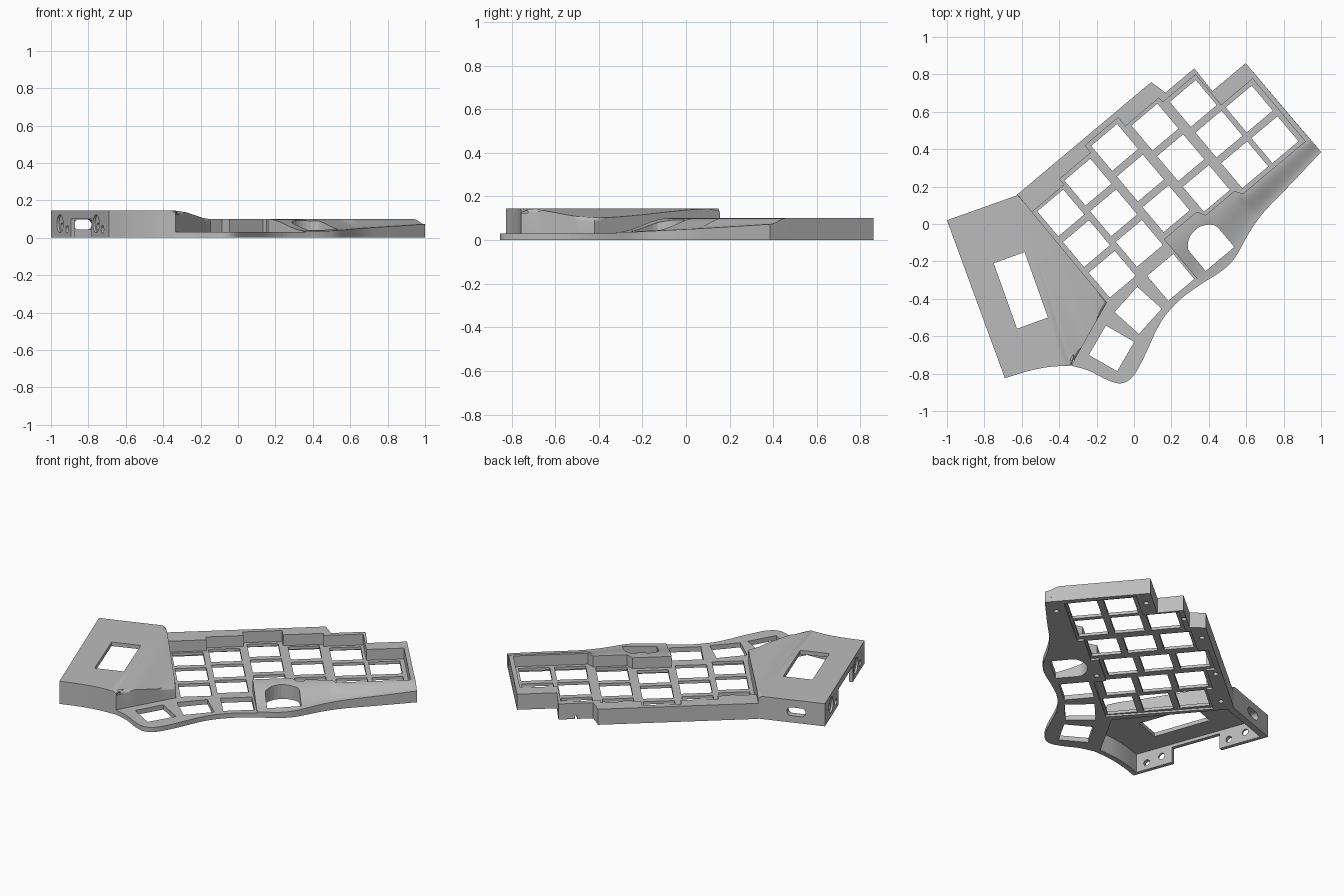
import bpy, bmesh, math
from mathutils import Vector, Matrix

if "Cube" in bpy.data.objects:
    bpy.data.objects.remove(bpy.data.objects["Cube"])

ANG = math.radians(40)                      # key grid rotation
U = Vector((math.cos(ANG), math.sin(ANG)))
V = Vector((-math.sin(ANG), math.cos(ANG)))

grey = bpy.data.materials.new("case_grey")
grey.diffuse_color = (0.5, 0.5, 0.5, 1)
grey.use_nodes = True
grey.node_tree.nodes["Principled BSDF"].inputs["Base Color"].default_value = grey.diffuse_color


def xy(u, v):
    return tuple(U * u + V * v)


def uv(p):
    p = Vector(p)
    return p.dot(U), p.dot(V)


def finish(name, bm, cutter=False, smooth=False):
    bmesh.ops.recalc_face_normals(bm, faces=bm.faces)
    me = bpy.data.meshes.new(name)
    bm.to_mesh(me)
    bm.free()
    me.materials.append(grey)
    ob = bpy.data.objects.new(name, me)
    bpy.context.collection.objects.link(ob)
    if cutter:
        ob.hide_render = True
        ob.hide_set(True)
    if smooth:
        bpy.ops.object.select_all(action='DESELECT')
        ob.select_set(True)
        bpy.context.view_layer.objects.active = ob
        bpy.ops.object.shade_smooth_by_angle(angle=math.radians(30))
    return ob


def add_prism(bm, pts, z0, z1, mat=Matrix()):
    lo = [bm.verts.new(mat @ Vector((x, y, z0))) for x, y in pts]
    hi = [bm.verts.new(mat @ Vector((x, y, z1))) for x, y in pts]
    n = len(pts)
    bm.faces.new(lo[::-1])
    bm.faces.new(hi)
    for i in range(n):
        j = (i + 1) % n
        bm.faces.new((lo[i], lo[j], hi[j], hi[i]))


def prism(name, pts, z0, z1, mat=Matrix(), cutter=False, smooth=False):
    bm = bmesh.new()
    add_prism(bm, pts, z0, z1, mat)
    return finish(name, bm, cutter, smooth)


def cut(ob, *tools):
    for t in tools:
        m = ob.modifiers.new(t.name, 'BOOLEAN')
        m.operation, m.solver, m.object = 'DIFFERENCE', 'EXACT', t


def circle(x, y, r, n=24):
    return [(x + r * math.cos(2 * math.pi * i / n), y + r * math.sin(2 * math.pi * i / n)) for i in range(n)]


def spline(pts, n=5):
    p = [Vector(q) for q in pts]
    p = [2 * p[0] - p[1]] + p + [2 * p[-1] - p[-2]]
    out = []
    for a, b, c, d in zip(p, p[1:], p[2:], p[3:]):
        for k in range(n):
            t = k / n
            out.append(tuple(0.5 * (2 * b + (c - a) * t + (2 * a - 5 * b + 4 * c - d) * t * t
                                    + (3 * b - a - 3 * c + d) * t ** 3)))
    return out + [tuple(p[-2])]


def smoothstep(t):
    return t * t * (3 - 2 * t)


# Key layout: column centre, top key position, key count
cols = [(-.262, .297, 3), (-.045, .33, 3), (.184, .38, 3), (.419, .325, 3), (.657, .29, 3), (.867, .075, 2)]
PITCH = .214
EDGE = [-.378, -.15, .07, .30, .535, .765, .985]      # pocket column borders
TOP = [.40, .44, .49, .43, .40, .187]                 # pocket back border
BOTTOM = [-.165, -.21, -.25, -.25]                    # pocket front border, last four columns

# Outline
A, C, F = (-.62, .155), (-.145, -.42), (-.335, -.757)
L, S = (-1, .02), (-.69, -.825)
palm_curve = spline([(1, .385), (.84, .215), (.70, .07), (.62, -.04), (.54, -.18), (.47, -.25), (.36, -.32)])
thumb_curve = spline([(.36, -.32), (.24, -.41), (.14, -.53), (.05, -.72), (-.01, -.82),
                      (-.07, -.852), (-.14, -.835), (-.24, -.785), F])
back = [(-.378, .522), (.558, .522), (.58, .43), (.782, .43), (.778, .275), (1.01, .275)]
back_xy = [xy(*p) for p in back]

# Key plate
plate = prism("key_plate", back_xy + palm_curve + thumb_curve[1:] + [C], 0, .03)

# Raised rim behind and beside the keys
inner = []
for i, t in enumerate(TOP):
    inner += [xy(EDGE[i], t), xy(EDGE[i + 1], t)]
prism("rim", back_xy + [xy(1.012, -.25), xy(.985, -.25)] + inner[::-1], .03, .1)

# Sloping palm edge in front of the keys
bm = bmesh.new()
grid = []
for p in palm_curve:
    u, vb = uv(p)
    col = 0 if u < EDGE[3] else 1 if u < EDGE[4] else 2
    vt = BOTTOM[col]
    zb = .036 + .036 * max(0, min(1, (u - .2) / .8))
    row = [bm.verts.new((*xy(u, vt), .03))]
    for k in range(11):
        t = k / 10
        row.append(bm.verts.new((*xy(u, vt + (vb - vt) * t), .1 + (zb - .1) * smoothstep(t))))
    row.append(bm.verts.new((*p, .03)))
    grid.append(row)
for r, s in zip(grid, grid[1:]):
    for k in range(len(r)):
        j = (k + 1) % len(r)
        bm.faces.new((r[k], r[j], s[j], s[k]))
bm.faces.new(grid[0])
bm.faces.new(grid[-1])
palm = finish("palm_edge", bm, smooth=True)

# Switch openings
bm = bmesh.new()


def key_hole(u, v, turn=0):
    x, y = xy(u, v)
    m = Matrix.Translation((x, y, 0)) @ Matrix.Rotation(ANG + turn, 4, 'Z')
    add_prism(bm, [(-.091, -.0875), (.091, -.0875), (.091, .0875), (-.091, .0875)], -.05, .06, m)


for u, v, n in cols:
    for k in range(n):
        key_hole(u, v - PITCH * k)
key_hole(-.033, -.345)
key_hole(*uv((.022, -.462)), math.radians(8))
key_hole(*uv((-.12, -.665)), math.radians(20))
switch_cut = finish("switch_cutter", bm, True)

# Shallow recess under the key field
recess = [xy(-.36, -.23), xy(.05, -.23), xy(.05, -.155), xy(.30, -.155), xy(.30, -.2), xy(.535, -.2), xy(.535, -.24), xy(.975, -.24)]
recess_cut = prism("recess_cutter", recess + inner[::-1], -.02, .012, cutter=True)

# Thumb button opening: round at the back, square at the front
shape = [(max(-.1, min(.1, x)), y) for x, y in circle(0, 0, .115, 32) if y >= 0] + [(-.1, -.09), (.1, -.09)]
m = Matrix.Translation((*xy(.232, -.349), 0)) @ Matrix.Rotation(ANG, 4, 'Z')
button_cut = prism("button_cutter", shape, -.05, .2, m, True)

# Screw holes in the underside
bm = bmesh.new()
for u, v in [(-.3, .46), (.02, .485), (.45, .48), (.68, .415), (.9, .23), (.9, -.3), (.12, -.2), (-.29, -.3)]:
    add_prism(bm, circle(*xy(u, v), .016, 12), -.02, .022)
screw_cut = finish("screw_cutter", bm, True)
cut(plate, switch_cut, recess_cut, button_cut, screw_cut)
cut(palm, button_cut)


# Controller housing, with its top dipping toward the inner corner
def housing(name, scale, drop, z0, bevel, cutter):
    def P(p, z):
        return bm.verts.new((-.55 + (p[0] + .55) * scale, -.35 + (p[1] + .35) * scale, z - drop))

    bm = bmesh.new()
    a, c, f = Vector(A), Vector(C), Vector(F)
    left = [P(A, .145)]
    right = [P(F, .145)]
    front = [P(p, .145) for p in spline([S, (-.58, -.79), (-.46, -.765), F])[:-1]]
    ring0 = [left[0], P(L, .145)] + front + [right[0]]
    bm.faces.new(ring0)
    n = 10
    for k in range(1, n):
        t = k / n
        z = .145 - .043 * smoothstep(t)
        left.append(P(a.lerp(c, t), z))
        right.append(P(f.lerp(c, t), z))
        bm.faces.new((left[-2], right[-2], right[-1], left[-1]))
    tip = P(C, .102)
    bm.faces.new((left[-1], right[-1], tip))
    ring = ring0 + right[1:] + [tip] + left[:0:-1]
    low = [bm.verts.new((v.co.x, v.co.y, z0)) for v in ring]
    for i in range(len(ring)):
        j = (i + 1) % len(ring)
        bm.faces.new((ring[i], ring[j], low[j], low[i]))
    bm.faces.new(low)
    if bevel:
        chain = right + [tip] + left[::-1]
        edges = [bm.edges.get((p, q)) for p, q in zip(chain, chain[1:])]
        bmesh.ops.bevel(bm, geom=edges, offset=bevel, segments=4, profile=.5, affect='EDGES')
    return finish(name, bm, cutter, not cutter)


box = housing("controller_housing", 1, 0, 0, .02, False)
hollow = housing("hollow_cutter", .92, .025, -.05, 0, True)
window = prism("window_cutter", [(-.75, -.21), (-.585, -.15), (-.46, -.5), (-.625, -.56)], .05, .3, cutter=True)


# Wall frame: local x along the wall, local y up, local z outward
def wall(p, q):
    d = (Vector(q) - Vector(p)).to_3d().normalized()
    up = Vector((0, 0, 1))
    m = Matrix((d, up, d.cross(up))).transposed().to_4x4()
    return Matrix.Translation((*p, 0)) @ m


outer = wall(L, S)
notch = prism("notch_cutter", [(.31, -.02), (.63, -.02), (.63, .1), (.31, .1)], -.06, .06, outer, True)
bm = bmesh.new()
for d in (.14, .70):
    add_prism(bm, circle(d, .075, .048), -.012, .05, outer)
bores = finish("bore_cutter", bm, True)
bm = bmesh.new()
for d in (.14, .25, .70, .80):
    add_prism(bm, circle(d, .06 if d in (.14, .70) else .045, .02, 16), -.06, .06, outer)
pins = finish("pin_hole_cutter", bm, True)

# Cable port in the back wall
port_shape = [(x + (.23 + .03 if x > 0 else .23 - .03), y + .07) for x, y in circle(0, 0, .027, 22)]
port = prism("port_cutter", port_shape, -.06, .06, wall(A, L), True)
cut(box, hollow, window, notch, bores, pins, port)
